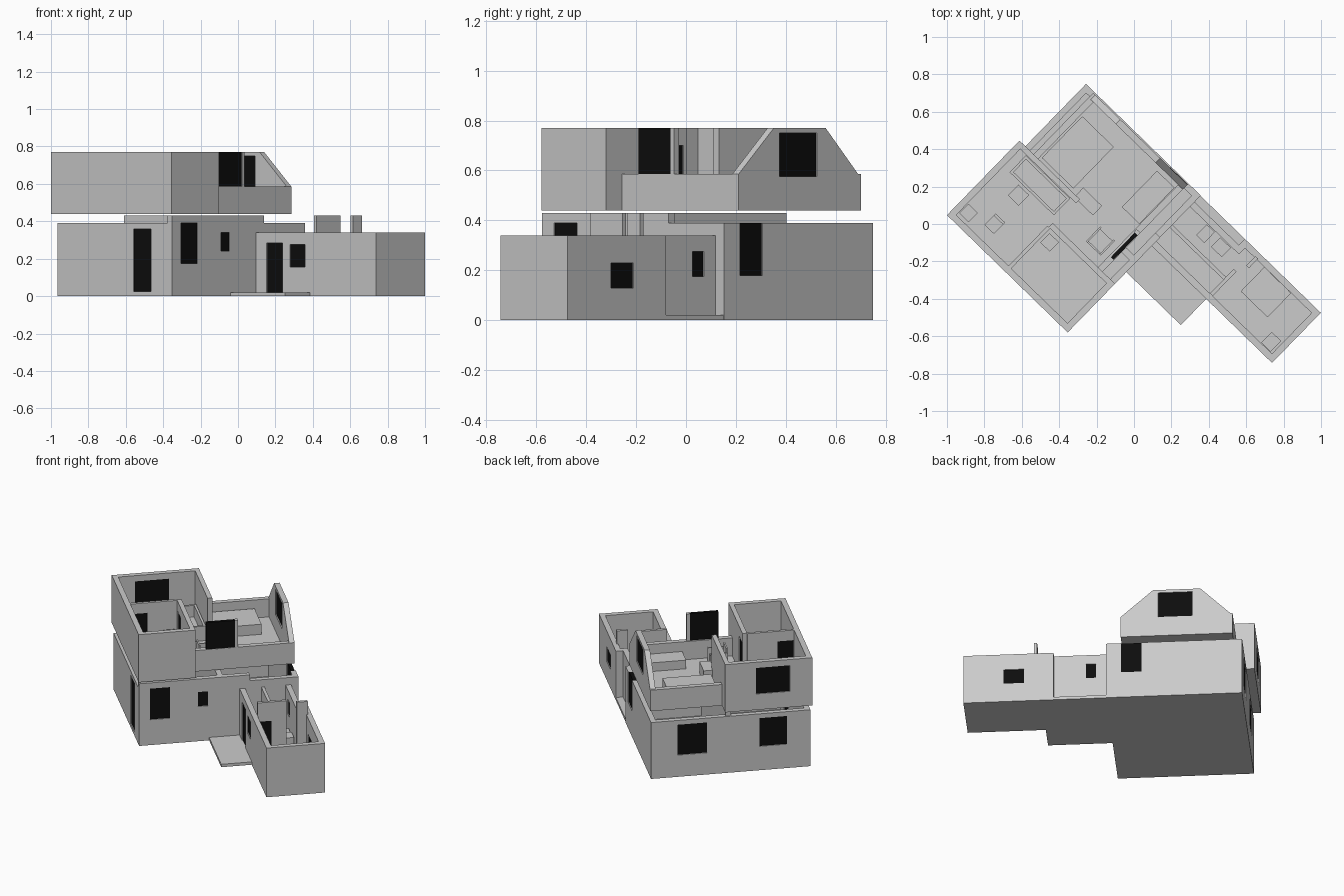
import bpy, bmesh, math
from mathutils import Matrix, Vector

if "Cube" in bpy.data.objects:
    bpy.data.objects.remove(bpy.data.objects["Cube"])

# The house is laid out on local axes u (long side) and v, turned to plan angle
ROT = Matrix.Rotation(math.radians(-44.2), 4, 'Z')
T = 0.035  # wall thickness

black = bpy.data.materials.new("dark_pane")
black.diffuse_color = (0.004, 0.004, 0.004, 1)
black.use_nodes = True
black.node_tree.nodes["Principled BSDF"].inputs["Base Color"].default_value = black.diffuse_color


def finish(name, bm, mat=None):
    bmesh.ops.recalc_face_normals(bm, faces=bm.faces)
    bm.transform(ROT)
    me = bpy.data.meshes.new(name)
    bm.to_mesh(me)
    bm.free()
    ob = bpy.data.objects.new(name, me)
    bpy.context.collection.objects.link(ob)
    if mat:
        me.materials.append(mat)
    return ob


def add_box(bm, u0, u1, v0, v1, z0, z1):
    m = Matrix.Translation(((u0 + u1) / 2, (v0 + v1) / 2, (z0 + z1) / 2))
    m = m @ Matrix.Diagonal((u1 - u0, v1 - v0, z1 - z0, 1))
    bmesh.ops.create_cube(bm, size=1, matrix=m)


def boxes(name, *dims, mat=None):
    bm = bmesh.new()
    for d in dims:
        add_box(bm, *d)
    return finish(name, bm, mat)


def wall(name, axis, c, s, e, z0, z1, *holes, t=T):
    """Wall running along an axis from s to e, occupying c..c+t across it.
    holes: (start, end, sill, head), sorted along the wall."""
    place = lambda a, b, c0, c1, lo, hi: (a, b, c0, c1, lo, hi) if axis == 'u' else (c0, c1, a, b, lo, hi)
    parts, pos = [], s
    for a, b, lo, hi in holes:
        if a > pos:
            parts.append(place(pos, a, c, c + t, z0, z1))
        if lo > z0:
            parts.append(place(a, b, c, c + t, z0, lo))
        if hi < z1:
            parts.append(place(a, b, c, c + t, hi, z1))
        boxes(name + "_pane", place(a, b, c + .006, c + t - .006, lo, hi), mat=black)
        pos = b
    if e > pos:
        parts.append(place(pos, e, c, c + t, z0, z1))
    boxes(name, *parts)


def prism(bm, pts, v0, v1):
    """Extrude a (u, z) outline from v0 to v1."""
    f = bm.faces.new([bm.verts.new((u, v0, z)) for u, z in pts])
    ext = bmesh.ops.extrude_face_region(bm, geom=[f])
    bmesh.ops.translate(bm, vec=Vector((0, v1 - v0, 0)),
                        verts=[g for g in ext['geom'] if isinstance(g, bmesh.types.BMVert)])


# Ground slabs: main house, wing and porch
boxes("ground_slab", (-.706, .15, -.66, .358, 0, .02), (.15, 1.047, -.015, .356, 0, .02))
boxes("porch_slab", (.15, .556, -.213, -.015, 0, .02))

# Main house, ground floor walls
wall("ground_left_wall", 'u', -.66, -.706, .15, .0, .39, (-.139, -.007, .025, .36))
wall("ground_end_wall", 'v', -.706, -.66, .358, 0, .39, (-.51, -.335, .165, .36), (0, .19, .15, .36))
wall("ground_rear_wall", 'u', .358 - T, -.706, .15, 0, .39, (-.072, .057, .18, .39))
wall("ground_porch_wall", 'v', .15 - T, -.66, -.12, 0, .43, (-.592, -.463, .175, .39), (-.283, -.219, .24, .34))
wall("ground_wing_wall", 'v', .15 - T, -.12, .358, 0, .39)
wall("ground_cross_wall", 'u', -.155, -.70, .115, .02, .43)
boxes("porch_beam", (.115, .15, -.12, .047, .39, .43))

# Wing walls
wall("wing_porch_wall", 'u', -.018, .15, 1.047, 0, .34, (.23, .35, .02, .285), (.405, .517, .155, .275))
wall("wing_end_wall", 'v', 1.047 - T, -.015, .356, 0, .34)
wall("wing_rear_wall_near", 'u', .31 - T, .15, .5, .02, .34, (.215, .28, .175, .275))
wall("wing_rear_wall_far", 'u', .356 - T, .5, 1.047, 0, .34, (.667, .796, .13, .23))
wall("wing_rear_step", 'v', .48, .275, .356, .02, .34)
wall("wing_partition", 'v', .55, .017, .20, .02, .43, (.02, .105, .02, .30), t=.02)
wall("wing_pier", 'v', .585, .26, .33, .02, .43, t=.02)
wall("wing_hall_wall", 'u', .12, .15, .55, .02, .34, (.304, .418, .02, .29), t=.02)

# Wing furniture
boxes("wing_bed", (.66, .86, .14, .32, .02, .09))
boxes("wing_cabinet", (.93, 1.0, .02, .10, .02, .12))
boxes("washroom_fixtures", (.28, .34, .19, .27, .02, .10), (.38, .46, .2, .27, .02, .12))

# Upper floor slab: tall block and attic room
boxes("upper_floor", (-.75, .15, -.663, -.30, .44, .46), (-.75, .058, -.30, -.107, .44, .46),
      (-.645, .058, -.107, .35, .44, .46))

# Tall block walls
wall("upper_left_wall", 'u', -.663, -.75, .15, .44, .77)
wall("upper_end_wall", 'v', -.75, -.663, -.107, .44, .77, (-.52, -.303, .55, .73))
wall("upper_front_wall", 'v', .15 - T, -.663, -.30, .44, .77)
wall("upper_landing_wall", 'u', -.33, -.315, .115, .46, .77, (-.295, -.201, .46, .70), t=.03)
boxes("upper_landing_end", (.058, .15, -.33, -.30, .44, .77))
wall("upper_bath_wall", 'u', -.137, -.75, -.30, .44, .77, t=.03)
wall("upper_partition", 'v', -.325, -.628, -.33, .46, .77, (-.625, -.521, .46, .70), t=.02)

# Attic room: low knee walls, gable end and dormer pane
wall("attic_front_knee_wall", 'v', .058 - T, -.30, .35, .44, .585)
wall("attic_rear_knee_wall", 'v', -.645, -.107, .35, .44, .585)
boxes("dormer_pane", (.035, .055, -.213, -.03, .585, .77), mat=black)
boxes("dormer_post", (.03, .058, -.03, -.01, .585, .77))
W0, W1 = -.393, -.178
bm = bmesh.new()
prism(bm, [(-.645, .44), (W0, .44), (W0, .77), (-.443, .77), (-.63, .585), (-.645, .585)], .35 - T, .35)
prism(bm, [(W1, .44), (.058, .44), (.058, .585), (-.145, .77), (W1, .77)], .35 - T, .35)
prism(bm, [(W0, .44), (W1, .44), (W1, .575), (W0, .575)], .35 - T, .35)
prism(bm, [(W0, .75), (W1, .75), (W1, .77), (W0, .77)], .35 - T, .35)
finish("attic_gable_wall", bm)
boxes("attic_gable_pane", (W0, W1, .322, .344, .575, .75), mat=black)

# Upper floor furniture
boxes("attic_bed", (-.60, -.365, -.09, .22, .46, .53))
boxes("attic_low_cabinet", (-.11, .02, .02, .29, .46, .52))
boxes("side_table", (-.33, -.19, -.12, -.05, .46, .54))
tu, tv = (-.67, -.34), (-.265, -.14)
boxes("bath_tub", (*tu, *tv, .46, .48),
      (*tu, tv[0], tv[0] + .015, .48, .56), (*tu, tv[1] - .015, tv[1], .48, .56),
      (tu[0], tu[0] + .015, tv[0] + .015, tv[1] - .015, .48, .56),
      (tu[1] - .015, tu[1], tv[0] + .015, tv[1] - .015, .48, .56))
boxes("armchair_seat", (-.11, -.02, -.235, -.145, .46, .51))
boxes("armchair_frame", (-.12, -.11, -.245, -.135, .46, .55), (-.02, -.01, -.245, -.135, .46, .55),
      (-.11, -.02, -.245, -.235, .46, .58))
boxes("bath_stool", (-.59, -.51, -.36, -.28, .46, .52))
boxes("wash_basin", (-.71, -.64, -.61, -.54, .46, .58))
boxes("desk_chair", (-.57, -.50, -.56, -.49, .46, .52), (-.57, -.50, -.49, -.475, .46, .57))
boxes("wardrobe", (-.29, -.22, -.42, -.35, .46, .58))
